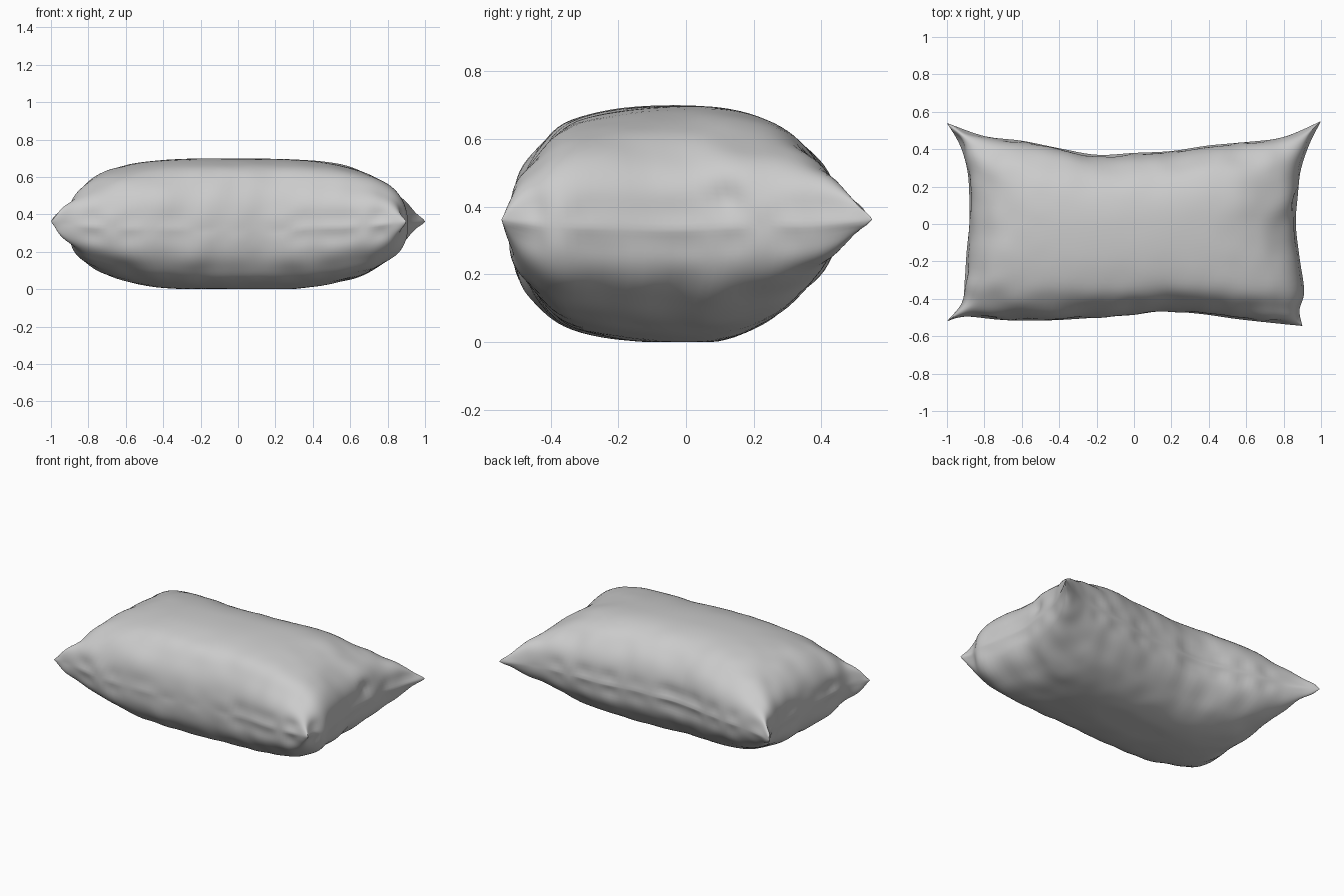
import bpy, bmesh, math
from mathutils import Vector, noise

if "Cube" in bpy.data.objects:
    bpy.data.objects.remove(bpy.data.objects["Cube"])

# Seam outline in plan: four sides, each evenly sampled from end to end
FRONT = [(-1, -.52), (-.9, -.495), (-.7, -.513), (-.45, -.515), (-.2, -.5), (0, -.485), (.15, -.467),
         (.35, -.48), (.55, -.508), (.75, -.53), (.9, -.545)]
BACK = [(-1, .54), (-.8, .47), (-.6, .445), (-.4, .405), (-.2, .37), (0, .38), (.2, .39),
        (.4, .42), (.6, .438), (.8, .465), (1, .55)]
LEFT = [(-1, -.52), (-.92, -.42), (-.905, -.3), (-.895, -.15), (-.88, 0), (-.88, .13),
        (-.89, .28), (-.93, .42), (-1, .54)]
RIGHT = [(.9, -.545), (.885, -.46), (.91, -.36), (.885, -.18), (.865, 0), (.875, .14),
         (.89, .28), (.935, .42), (1, .55)]
NX, NY = 84, 56


def along(points, t):
    """Smooth curve through points, t from 0 to 1."""
    n = len(points) - 1
    i = min(int(t * n), n - 1)
    f = t * n - i
    p = [Vector(points[max(0, min(n, k))]) for k in range(i - 1, i + 3)]
    return 0.5 * (2 * p[1] + (p[2] - p[0]) * f + (2 * p[0] - 5 * p[1] + 4 * p[2] - p[3]) * f * f
                  + (3 * p[1] - p[0] - 3 * p[2] + p[3]) * f ** 3)


def plan(s, t):
    """Blend the four seam curves across the cushion."""
    c = [Vector(q) for q in (FRONT[0], FRONT[-1], BACK[0], BACK[-1])]
    return ((1 - t) * along(FRONT, s) + t * along(BACK, s)
            + (1 - s) * along(LEFT, t) + s * along(RIGHT, t)
            - (1 - s) * (1 - t) * c[0] - s * (1 - t) * c[1]
            - (1 - s) * t * c[2] - s * t * c[3])


def swell(w, power, root):
    return max(0, 1 - abs(w) ** power) ** root


def position(i, j, side):
    # Rows crowd toward the seam so that the steep walls stay smooth
    u = math.sin((i / NX - .5) * math.pi)
    v = math.sin((j / NY - .5) * math.pi)
    p = plan((u + 1) / 2, (v + 1) / 2)
    w = v - .09 * (1 - v * v)
    if side > 0:
        full = swell(u, 3.7, .52) * swell(w, 2.7, .53)
        level = .697
    else:
        k = (v + 1) / 2
        full = swell(u, 3.1, .55) * ((1 - k) * swell(w, 2.8, .53) + k * swell(w, 2.1, .66))
        level = -.006
    seam = .338 - .025 * (1 - v) / 2 * (1 - u * u) + .024 * u * u * v * v
    seam += .008 * noise.noise(Vector((p.x * 5, p.y * 5, 3)))
    return Vector((p.x, p.y, max(0, seam + (level - seam) * full))), full


# Pillow: top and bottom panels sharing one seam
bm = bmesh.new()
grid, fullness = {}, {}
for side in (1, -1):
    for i in range(NX + 1):
        for j in range(NY + 1):
            if side < 0 and (i in (0, NX) or j in (0, NY)):
                grid[side, i, j] = grid[1, i, j]
                continue
            co, full = position(i, j, side)
            vert = bm.verts.new(co)
            grid[side, i, j] = vert
            fullness[vert] = full
    for i in range(NX):
        for j in range(NY):
            quad = [grid[side, a, b] for a, b in ((i, j), (i + 1, j), (i + 1, j + 1), (i, j + 1))]
            bm.faces.new(quad if side > 0 else quad[::-1])
bm.normal_update()

# Gathered wrinkles and a pinch close to the seam, soft lumps elsewhere
moves = {}
for vert, full in fullness.items():
    p = vert.co
    gather = 4 * full * (1 - full)
    pinch = math.exp(-((full - .15) / .12) ** 2) * min(1, full / .06)
    amount = .011 * gather * noise.noise(Vector((p.x * 8, p.y * 8, p.z * 3)))
    amount += pinch * (.014 * noise.noise(Vector((p.x * 9, p.y * 9, 7 + p.z))) - .004)
    amount += .005 * full * noise.noise(p * 3.5)
    # Small dimple in the right-hand wall
    amount -= .025 * math.exp(-((p - Vector((.85, .12, .43))).length / .045) ** 2)
    moves[vert] = vert.normal * amount
for vert, d in moves.items():
    vert.co += d
    vert.co.z = max(0, vert.co.z)

mesh = bpy.data.meshes.new("pillow")
bm.to_mesh(mesh)
bm.free()
mesh.shade_smooth()
pillow = bpy.data.objects.new("pillow", mesh)
bpy.context.collection.objects.link(pillow)
